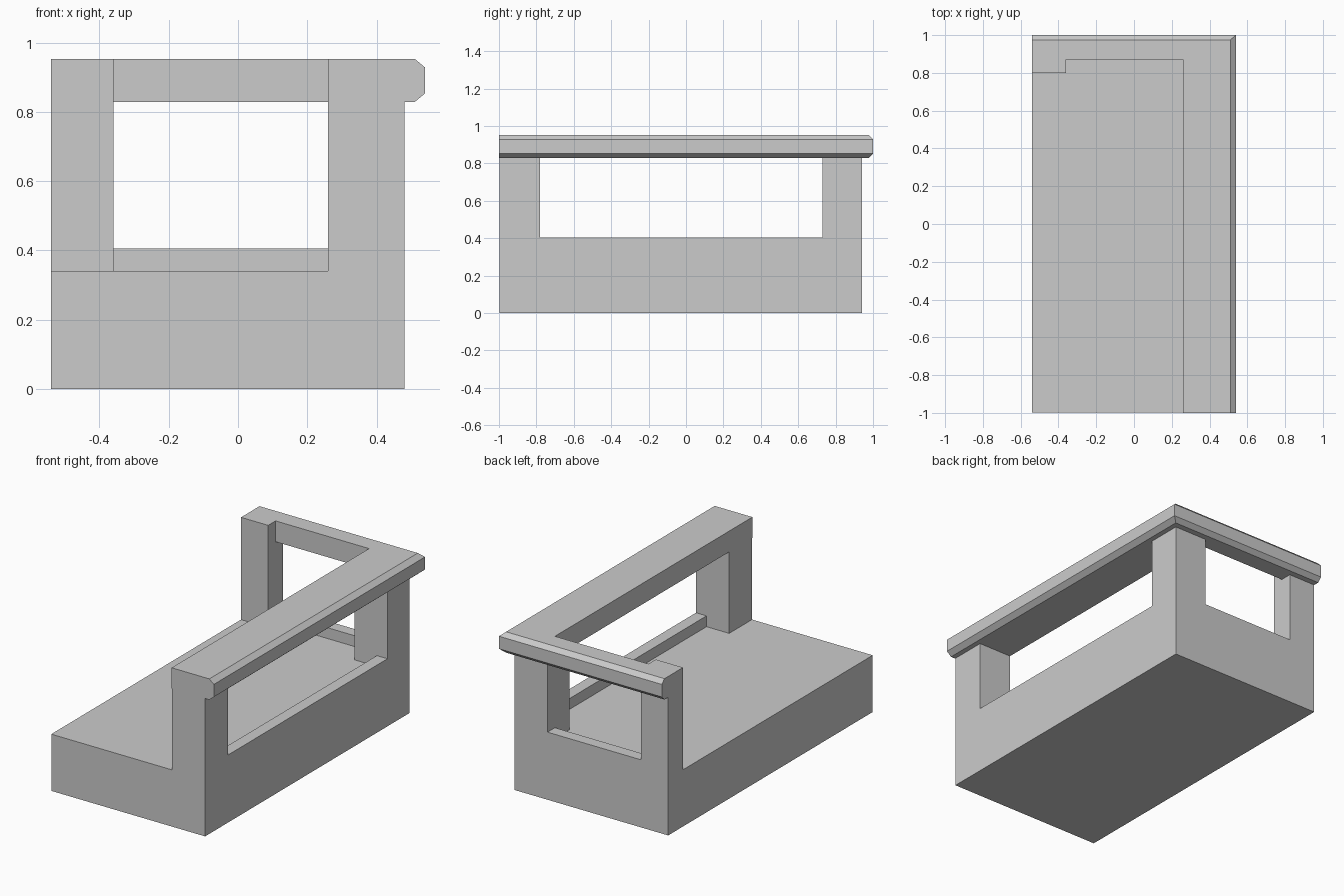
import bpy, bmesh, math

if "Cube" in bpy.data.objects:
    bpy.data.objects.remove(bpy.data.objects["Cube"])


def finish(name, bm):
    bmesh.ops.remove_doubles(bm, verts=bm.verts, dist=1e-5)
    bmesh.ops.dissolve_limit(bm, angle_limit=math.radians(1),
                             verts=bm.verts, edges=bm.edges)
    bmesh.ops.recalc_face_normals(bm, faces=bm.faces)
    mesh = bpy.data.meshes.new(name)
    bm.to_mesh(mesh)
    bm.free()
    obj = bpy.data.objects.new(name, mesh)
    bpy.context.collection.objects.link(obj)
    return obj


def fused_boxes(name, boxes):
    """One clean solid from touching boxes: only outside faces are made."""
    cuts = [sorted({v for b in boxes for v in b[a]}) for a in range(3)]

    def filled(c):
        if any(not 0 <= c[a] < len(cuts[a]) - 1 for a in range(3)):
            return False
        mid = [(cuts[a][c[a]] + cuts[a][c[a] + 1]) / 2 for a in range(3)]
        return any(all(b[a][0] < mid[a] < b[a][1] for a in range(3)) for b in boxes)

    bm = bmesh.new()
    nx, ny, nz = (len(c) - 1 for c in cuts)
    for cell in ((i, j, k) for i in range(nx) for j in range(ny) for k in range(nz)):
        if not filled(cell):
            continue
        for a in range(3):
            for side in (0, 1):
                nb = list(cell)
                nb[a] += 2 * side - 1
                if filled(nb):
                    continue
                corners = []
                for u, v in ((0, 0), (1, 0), (1, 1), (0, 1)):
                    p = list(cell)
                    p[a] += side
                    p[(a + 1) % 3] += u
                    p[(a + 2) % 3] += v
                    corners.append(bm.verts.new([cuts[n][p[n]] for n in range(3)]))
                bm.faces.new(corners)
    return finish(name, bm)


X0, X1 = -0.54, 0.48
Y0, Y1 = -0.997, 0.94
SEAT, SILL, RAIL, TOP = 0.34, 0.405, 0.828, 0.953

# Seat block with low sills and posts
fused_boxes("seat_and_posts", [
    ((X0, X1), (Y0, Y1), (0, SEAT)),              # seat
    ((0.41, X1), (Y0, Y1), (SEAT, SILL)),         # right sill
    ((X0, X1), (0.87, Y1), (SEAT, SILL)),         # back sill
    ((0.26, X1), (Y0, -0.78), (SEAT, RAIL)),      # front post
    ((0.26, X1), (0.73, Y1), (SEAT, RAIL)),       # corner post
    ((X0, -0.36), (0.80, Y1), (SEAT, RAIL)),      # back left post
    ((X0, -0.36), (0.80, 0.87), (RAIL, TOP)),     # its top, inside the rail
])

# L-shaped top rail: chamfered profile swept round a mitred corner
# each point: x on the right run, y on the back run, z
profile = [(0.26, 0.87, RAIL), (0.51, 0.975, RAIL), (0.54, 1.0, 0.853),
           (0.54, 1.0, 0.928), (0.51, 0.975, TOP), (0.26, 0.87, TOP)]
bm = bmesh.new()
front = [bm.verts.new((x, -1.0, z)) for x, y, z in profile]
corner = [bm.verts.new((x, y, z)) for x, y, z in profile]
left = [bm.verts.new((X0, y, z)) for x, y, z in profile]
for a, b in ((front, corner), (corner, left)):
    for i in range(6):
        j = (i + 1) % 6
        bm.faces.new((a[i], a[j], b[j], b[i]))
bm.faces.new(front)
bm.faces.new(left)
finish("top_rail", bm)
